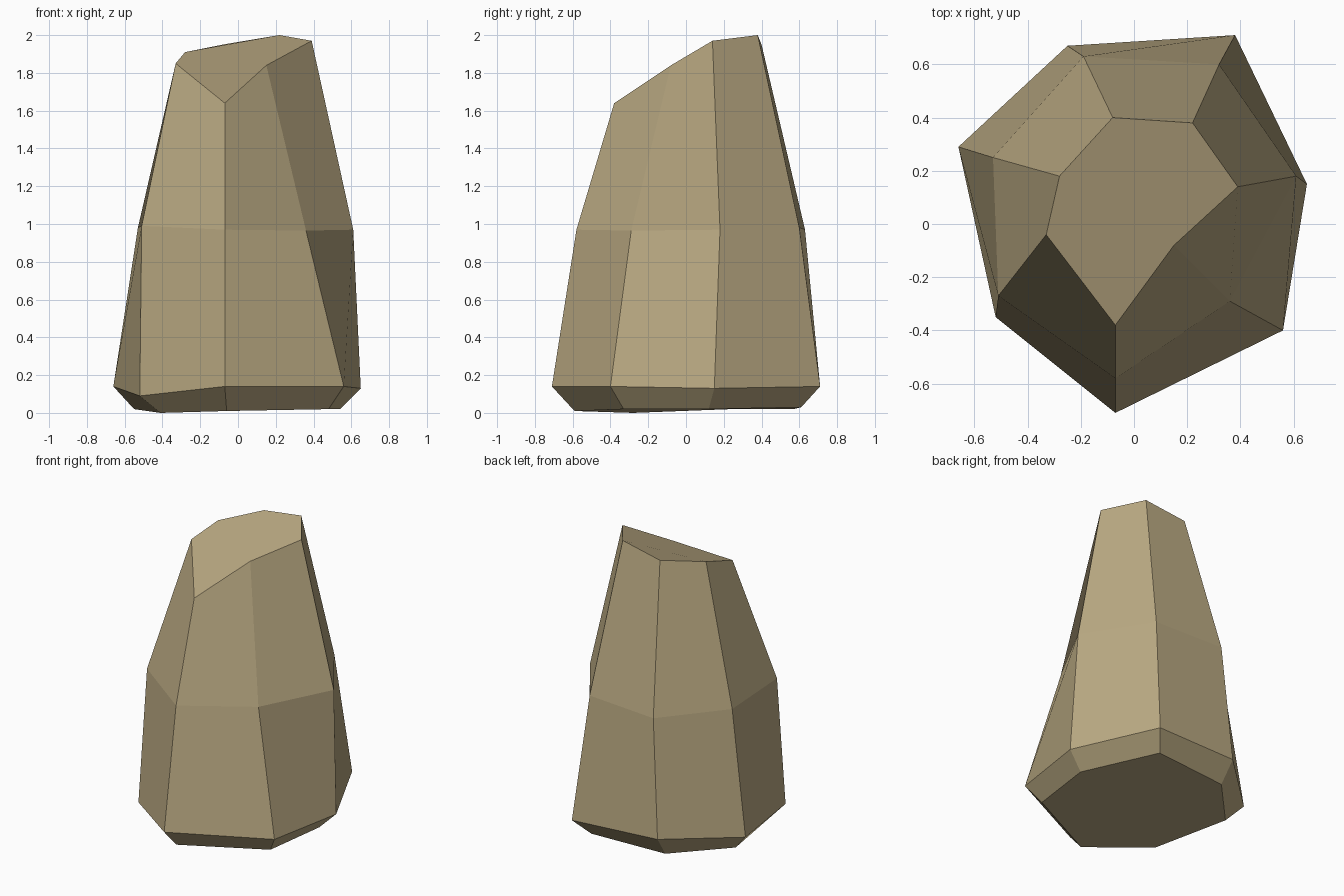
import bpy
import bmesh

cube = bpy.data.objects.get("Cube")
if cube:
    bpy.data.objects.remove(cube, do_unlink=True)

# One sandy stone colour
stone = bpy.data.materials.new("sandy stone")
stone.use_nodes = True
colour = (0.48, 0.39, 0.22, 1)
stone.diffuse_color = colour
bsdf = stone.node_tree.nodes["Principled BSDF"]
bsdf.inputs["Base Color"].default_value = colour
bsdf.inputs["Roughness"].default_value = 0.9

# Seven-sided cross-sections, counter-clockwise from the front corner
base = [(-.06, -.59, .01), (.48, -.33, .02), (.54, .12, .02), (.30, .61, .03),
        (-.24, .57, .02), (-.55, .24, .02), (-.41, -.28, 0)]
foot = [(-.07, -.71, .14), (.56, -.40, .14), (.65, .15, .13), (.38, .71, .14),
        (-.25, .67, .16), (-.66, .29, .14), (-.52, -.35, .09)]
waist = [(-.07, -.58, .97), (.36, -.29, .965), (.61, .18, .97), (.32, .60, .98),
         (-.19, .63, .97), (-.53, .25, .98), (-.51, -.27, .99)]
crown = [(-.07, -.38, 1.64), (.15, -.08, 1.84), (.39, .14, 1.97), (.22, .38, 2.0),
         (-.08, .40, 1.95), (-.28, .18, 1.91), (-.33, -.04, 1.85)]

# Bridge the cross-sections and cap both ends
bm = bmesh.new()
rings = [[bm.verts.new(p) for p in ring] for ring in (base, foot, waist, crown)]
for low, high in zip(rings, rings[1:]):
    for i in range(len(low)):
        j = (i + 1) % len(low)
        bm.faces.new((low[i], low[j], high[j], high[i]))
bm.faces.new(rings[0][::-1])
bm.faces.new(rings[-1])
bmesh.ops.recalc_face_normals(bm, faces=bm.faces)

mesh = bpy.data.meshes.new("standing_rock")
bm.to_mesh(mesh)
bm.free()
mesh.materials.append(stone)
rock = bpy.data.objects.new("standing_rock", mesh)
bpy.context.collection.objects.link(rock)
